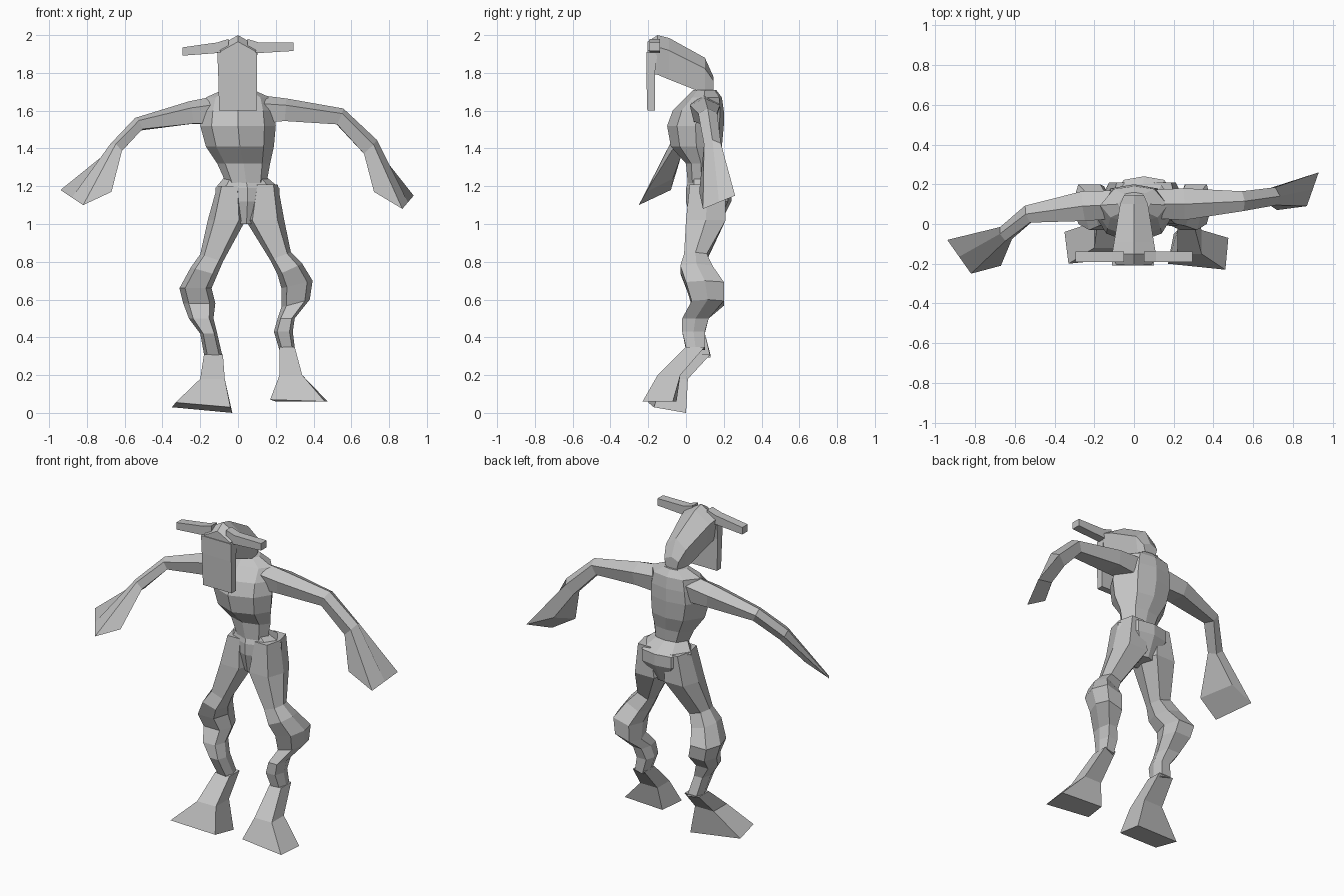
import bpy, bmesh
from mathutils import Vector

cube = bpy.data.objects.get("Cube")
if cube:
    bpy.data.objects.remove(cube)

skin = bpy.data.materials.new("grey_skin")
skin.use_nodes = True
skin.diffuse_color = (0.55, 0.55, 0.55, 1)
skin.node_tree.nodes["Principled BSDF"].inputs["Base Color"].default_value = skin.diffuse_color

# Cross-sections in a unit square
BOX = [(-1, -1), (1, -1), (1, 1), (-1, 1)]
HEX = [(-1, 0), (-.65, -1), (.65, -1), (1, 0), (.65, 1), (-.65, 1)]
OCT = [(-1, 0), (-.7, -.65), (0, -1), (.7, -.65), (1, 0), (.6, .85), (0, 1), (-.6, .85)]
HOUSE = [(0, 1), (-1, .4), (-.75, -1), (.75, -1), (1, .4)]


def loft(name, rings):
    """Skin a list of equal-length point rings into a closed flat-shaded part."""
    bm = bmesh.new()
    loops = [[bm.verts.new(p) for p in ring] for ring in rings]
    n = len(loops[0])
    for a, b in zip(loops, loops[1:]):
        for i in range(n):
            j = (i + 1) % n
            bm.faces.new((a[i], a[j], b[j], b[i]))
    bm.faces.new(loops[0])
    bm.faces.new(loops[-1])
    bmesh.ops.recalc_face_normals(bm, faces=bm.faces)
    mesh = bpy.data.meshes.new(name)
    bm.to_mesh(mesh)
    bm.free()
    mesh.materials.append(skin)
    obj = bpy.data.objects.new(name, mesh)
    bpy.context.collection.objects.link(obj)
    return obj


def level(shape, z, x0, x1, y0, y1, tilt=0):
    """Horizontal ring filling a rectangle; tilt lifts its +x side."""
    return [Vector(((x0 + x1 + u * (x1 - x0)) / 2, (y0 + y1 + v * (y1 - y0)) / 2,
                    z + tilt * u)) for u, v in shape]


def limb_rings(rows):
    """House-shaped rings square to the path through the row centres."""
    pts = [Vector(r[:3]) for r in rows]
    rings = []
    for i, (p, row) in enumerate(zip(pts, rows)):
        t = (pts[min(i + 1, len(pts) - 1)] - pts[max(i - 1, 0)]).normalized()
        u = (Vector((0, 1, 0)) - t * t.y).normalized()
        v = t.cross(u)
        if v.z < 0:
            v = -v
        rings.append([p + u * a * row[3] + v * b * row[4] for a, b in HOUSE])
    return rings


def arm(name, rows, palm):
    """Arm along a path, flaring into a blunt hand with four given corners."""
    corners = [Vector(p) for p in palm]
    ridge = (corners[0] + corners[3]) / 2
    loft(name, limb_rings(rows) + [[ridge] + corners])


# Torso and pelvis: z, x range, y range
loft("torso", [level(OCT, *r) for r in [
    (1.71, -.08, .08, .04, .16),
    (1.67, -.17, .17, .00, .19),
    (1.60, -.19, .19, -.07, .20),
    (1.52, -.20, .20, -.10, .20),
    (1.41, -.17, .19, -.08, .19),
    (1.32, -.11, .17, .00, .16),
    (1.21, -.06, .15, .01, .15)]])
loft("pelvis", [level(OCT, *r) for r in [
    (1.25, -.07, .15, .02, .15),
    (1.19, -.12, .22, .00, .24),
    (1.12, -.12, .22, .00, .24),
    (1.00, -.02, .11, .03, .18)]])

# Legs: z, x range, y range, tilt
loft("left_leg", [level(HEX, *r) for r in [
    (1.21, .08, .21, .02, .21),
    (1.02, .04, .245, .00, .21),
    (.83, .17, .28, -.01, .11, .02),
    (.76, .21, .34, -.03, .14, .03),
    (.68, .23, .395, .00, .20, .02),
    (.58, .23, .38, .03, .20, .02),
    (.50, .21, .30, -.02, .12),
    (.43, .19, .29, -.02, .10),
    (.34, .22, .30, .00, .10, .01)]])
loft("right_leg", [level(HEX, *r) for r in [
    (1.20, -.11, .02, .02, .21),
    (1.02, -.16, .04, .00, .21),
    (.82, -.20, -.08, -.01, .11, -.02),
    (.75, -.25, -.11, -.03, .14, -.02),
    (.66, -.31, -.14, .00, .20),
    (.58, -.29, -.12, .03, .19),
    (.50, -.26, -.13, -.01, .12),
    (.42, -.20, -.11, -.02, .10),
    (.30, -.18, -.08, .03, .13, -.01)]])

# Feet flare from the ankle to a wide sole
loft("left_foot", [
    level(BOX, .35, .22, .30, .00, .10),
    level(BOX, .20, .22, .34, -.15, -.03),
    [(.17, -.20, .07), (.46, -.23, .06), (.475, -.07, .06), (.20, -.05, .06)]])
loft("right_foot", [
    level(BOX, .31, -.18, -.08, .03, .13),
    level(BOX, .18, -.20, -.07, -.12, .01),
    [(-.33, -.20, .055), (-.04, -.17, .03), (-.03, 0, 0), (-.35, -.04, .03)]])

# Arms: centre, half depth, half thickness; then the hand corners
arm("left_arm", [
    (.05, .10, 1.61, .07, .08),
    (.25, .10, 1.605, .08, .06),
    (.54, .115, 1.57, .05, .045),
    (.70, .14, 1.41, .045, .05)],
    [(.87, .09, 1.08), (.72, .07, 1.17), (.78, .20, 1.21), (.93, .26, 1.15)])
arm("right_arm", [
    (-.05, .10, 1.61, .07, .08),
    (-.25, .09, 1.59, .075, .06),
    (-.53, .05, 1.53, .045, .035),
    (-.65, -.05, 1.40, .04, .035)],
    [(-.82, -.25, 1.10), (-.67, -.21, 1.17), (-.79, -.07, 1.24), (-.94, -.08, 1.18)])

# Neck and skull
loft("neck", [level(HEX, *r) for r in [
    (1.67, -.09, .09, .03, .17),
    (1.71, -.05, .05, .05, .13),
    (1.80, -.06, .06, -.02, .12)]])
loft("skull", [[(a * w, y, (top + low + b * (top - low)) / 2) for a, b in HOUSE]
               for y, w, low, top in [
    (-.205, .09, 1.80, 1.965),
    (-.15, .11, 1.79, 2.00),
    (-.09, .10, 1.765, 1.985),
    (.10, .07, 1.69, 1.88),
    (.145, .05, 1.71, 1.78)]])

# Hanging face plate
loft("face_plate", [
    level(BOX, 1.60, -.10, .10, -.205, -.165),
    level(BOX, 1.80, -.105, .10, -.21, -.165),
    level(BOX, 1.91, -.11, .10, -.21, -.15)])

# Side horns
for name, side, drop in (("left_horn", 1, .0), ("right_horn", -1, .025)):
    loft(name, [[(side * x, -.165 + u * .027, z + v * h) for u, v in BOX]
                for x, z, h in [(.05, 1.94, .04), (.11, 1.933, .028), (.295, 1.938 - drop, .022)]])
